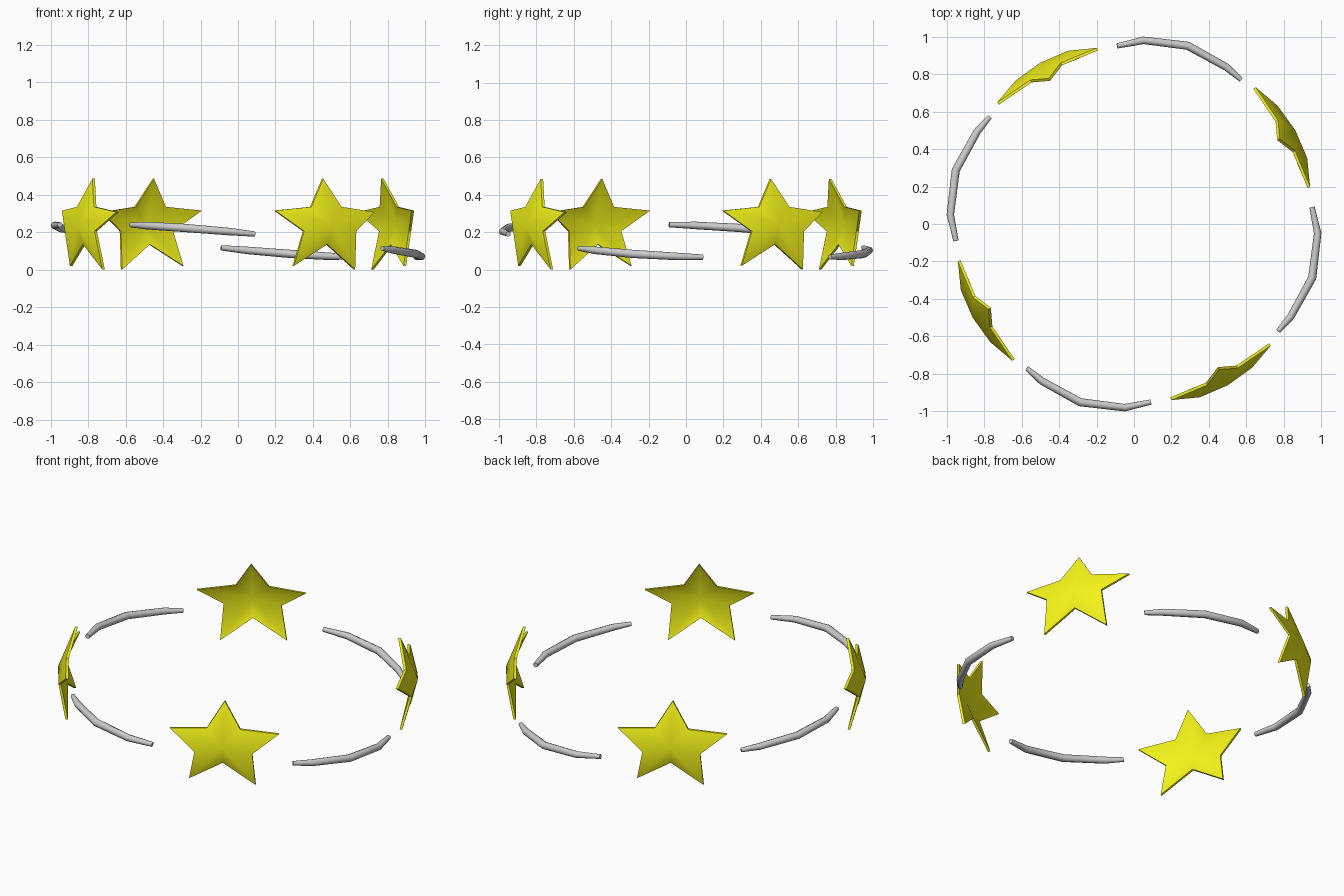
import bpy, bmesh, math
from mathutils import Vector, Matrix

if "Cube" in bpy.data.objects:
    bpy.data.objects.remove(bpy.data.objects["Cube"])

yellow = bpy.data.materials.new("yellow")
yellow.diffuse_color = (0.9, 0.9, 0.01, 1)
yellow.use_nodes = True
yellow.node_tree.nodes["Principled BSDF"].inputs["Base Color"].default_value = yellow.diffuse_color


def finish(ob, angle):
    bpy.ops.object.select_all(action='DESELECT')
    ob.select_set(True)
    bpy.context.view_layer.objects.active = ob
    if ob.type == 'CURVE':
        bpy.ops.object.convert(target='MESH')
    bpy.ops.object.shade_smooth_by_angle(angle=math.radians(angle))


# star outline: (sideways, height, distance from ring axis), clockwise from top
OUTLINE = [(0, .485, .90), (.09, .335, .94), (.302, .307, .92), (.16, .205, .975),
           (.175, 0, .935), (-.005, .135, .955), (-.195, .02, .93), (-.16, .205, .98),
           (-.302, .315, .92), (-.095, .335, .942)]
CENTRE = (0, .24, .995)
THICK = .015
side = Vector((.877, .48, 0)).normalized()
out = Vector((.48, -.877, 0)).normalized()


def star(i):
    turn = Matrix.Rotation(i * math.pi / 2, 3, 'Z')
    bm = bmesh.new()

    def layer(inset):
        return [bm.verts.new(turn @ (side * (t + .026) + out * (d - inset) + Vector((0, 0, z))))
                for t, z, d in OUTLINE + [CENTRE]]

    front, back = layer(0), layer(THICK)
    n = len(OUTLINE)
    for a in range(n):
        b = (a + 1) % n
        bm.faces.new((front[n], front[a], front[b]))
        bm.faces.new((back[n], back[b], back[a]))
        bm.faces.new((front[a], back[a], back[b], front[b]))
    bmesh.ops.recalc_face_normals(bm, faces=bm.faces)
    me = bpy.data.meshes.new("star")
    bm.to_mesh(me)
    bm.free()
    ob = bpy.data.objects.new(f"star_{i + 1}", me)
    me.materials.append(yellow)
    bpy.context.collection.objects.link(ob)
    finish(ob, 50)


# curved rod path: (x, y, radius); the ring of rods lies in a tilted plane
PATH = [(-.572, -.77, .013), (-.493, -.837, .02), (-.287, -.951, .022),
        (-.05, -.98, .02), (.09, -.95, .014)]


def rod(i):
    turn = Matrix.Rotation(i * math.pi / 2, 3, 'Z')
    cu = bpy.data.curves.new("rod", 'CURVE')
    cu.dimensions = '3D'
    cu.bevel_depth = 1
    cu.bevel_resolution = 2
    cu.use_fill_caps = True
    sp = cu.splines.new('POLY')
    sp.points.add(len(PATH) - 1)
    for pt, (x, y, r) in zip(sp.points, PATH):
        p = turn @ Vector((x, y, 0))
        pt.co = (p.x, p.y, .153 - .087 * p.x - .047 * p.y, 1)
        pt.radius = r
    ob = bpy.data.objects.new(f"ring_rod_{i + 1}", cu)
    bpy.context.collection.objects.link(ob)
    finish(ob, 50)


for i in range(4):
    star(i)
    rod(i)
